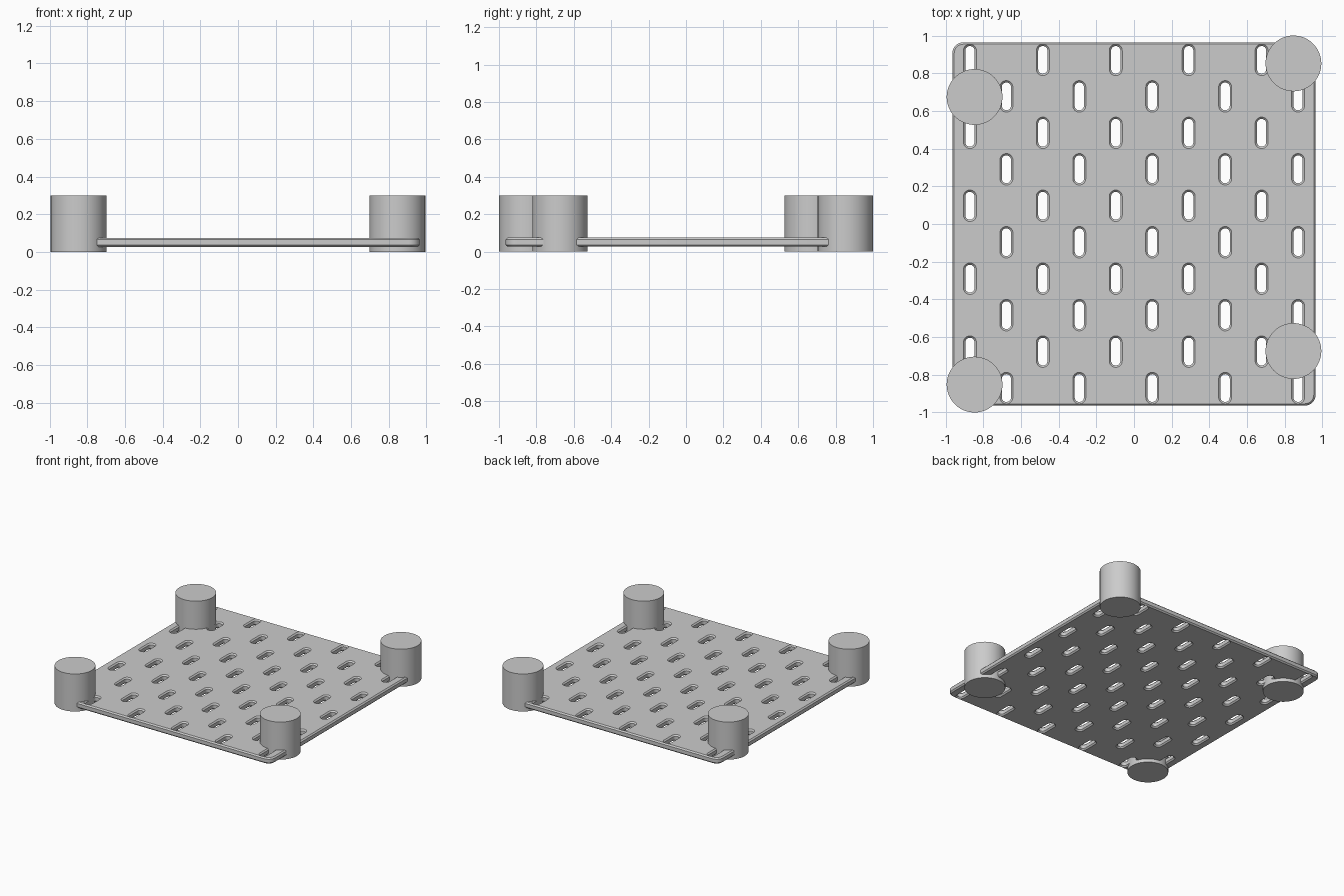
import bpy
import bmesh
from math import sin, cos, pi

cube = bpy.data.objects.get("Cube")
if cube:
    bpy.data.objects.remove(cube, do_unlink=True)

PITCH = 0.1935               # slot grid spacing
HALF = 0.964                 # half width of the panel
CORNER = 0.058               # panel corner radius
LOW, HIGH = 0.027, 0.075     # panel underside and top
CHAMFER = 0.01
SLOT_W, SLOT_L = 0.049, 0.147

grey = bpy.data.materials.new("plain grey")
grey.use_nodes = True
colour = (0.6, 0.6, 0.6, 1)
grey.diffuse_color = colour
grey.node_tree.nodes["Principled BSDF"].inputs["Base Color"].default_value = colour


def finish(bm, name):
    bmesh.ops.recalc_face_normals(bm, faces=bm.faces[:])
    mesh = bpy.data.meshes.new(name)
    bm.to_mesh(mesh)
    bm.free()
    mesh.materials.append(grey)
    obj = bpy.data.objects.new(name, mesh)
    bpy.context.collection.objects.link(obj)
    bpy.ops.object.select_all(action="DESELECT")
    obj.select_set(True)
    bpy.context.view_layer.objects.active = obj
    bpy.ops.object.shade_smooth_by_angle()
    return obj


def rounded_outline(cx, cy, half_w, half_l, radius, steps=8):
    points = []
    for k, (sx, sy) in enumerate([(1, 1), (-1, 1), (-1, -1), (1, -1)]):
        for s in range(steps + 1):
            a = (k + s / steps) * pi / 2
            points.append((cx + sx * (half_w - radius) + radius * cos(a),
                           cy + sy * (half_l - radius) + radius * sin(a)))
    return points


def chamfered_wall(bm, cx, cy, half_w, half_l, radius, grow):
    """Wall with chamfered rims; returns the bottom and top rim edges."""
    rings = []
    for z, d in [(LOW, grow), (LOW + CHAMFER, 0), (HIGH - CHAMFER, 0), (HIGH, grow)]:
        outline = rounded_outline(cx, cy, half_w + d, half_l + d, radius + d)
        rings.append([bm.verts.new((x, y, z)) for x, y in outline])
    n = len(rings[0])
    for a, b in zip(rings, rings[1:]):
        for i in range(n):
            j = (i + 1) % n
            bm.faces.new((a[i], a[j], b[j], b[i]))
    return [[bm.edges.get((r[i], r[(i + 1) % n])) for i in range(n)]
            for r in (rings[0], rings[-1])]


# Perforated panel: outer wall, staggered slots, then the two flat faces
bm = bmesh.new()
bottom, top = chamfered_wall(bm, 0, 0, HALF, HALF, CORNER, -CHAMFER)
for row in range(10):
    for col in range(10):
        if (row + col) % 2:
            low_rim, high_rim = chamfered_wall(
                bm, (col - 4.5) * PITCH, (row - 4.5) * PITCH,
                SLOT_W / 2, SLOT_L / 2, SLOT_W / 2 - 0.0005, CHAMFER)
            bottom += low_rim
            top += high_rim
for rim, up in ((bottom, -1), (top, 1)):
    bmesh.ops.triangle_fill(bm, edges=rim, use_beauty=True, normal=(0, 0, up))
finish(bm, "slotted_panel")

# Solid round corner posts
RADIUS, HEIGHT = 0.148, 0.3
posts = {"front_right_post": (-0.846, -0.852), "back_right_post": (-0.846, 0.674),
         "front_left_post": (0.846, -0.674), "back_left_post": (0.846, 0.852)}
for name, (x, y) in posts.items():
    bm = bmesh.new()
    bmesh.ops.create_cone(bm, cap_ends=True, segments=64, radius1=RADIUS,
                          radius2=RADIUS, depth=HEIGHT)
    post = finish(bm, name)
    post.location = (x, y, HEIGHT / 2)
